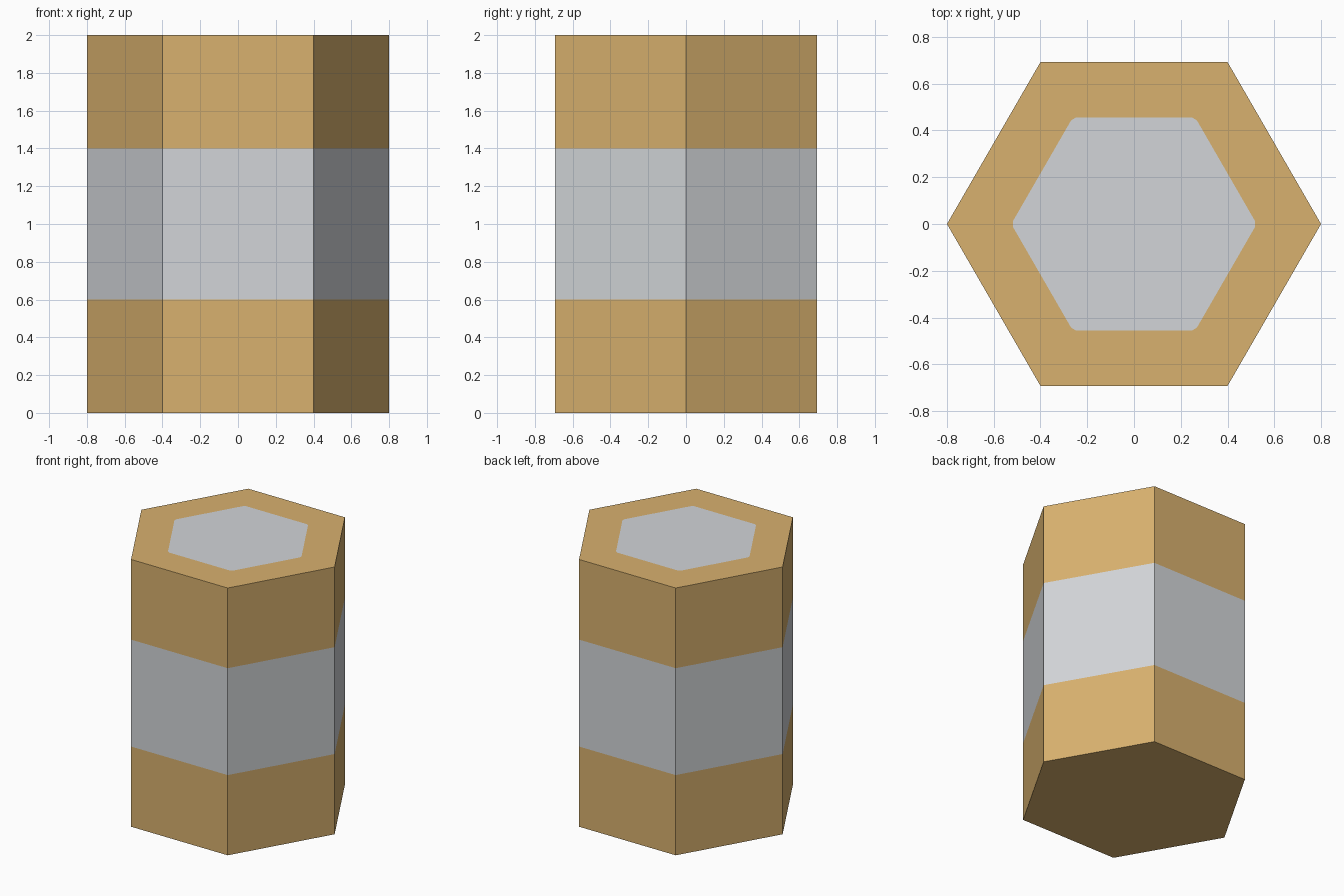
import bpy, bmesh, math
from mathutils import Vector

if "Cube" in bpy.data.objects:
    bpy.data.objects.remove(bpy.data.objects["Cube"])

RADIUS, INNER, CLIP = 0.8, 0.525, 0.025
LEVELS = (0.0, 0.6, 1.4, 2.0)


def linear(rgb):
    return [c / 255 / 12.92 if c < 11 else ((c / 255 + 0.055) / 1.055) ** 2.4 for c in rgb] + [1.0]


def material(name, rgb):
    m = bpy.data.materials.new(name)
    m.diffuse_color = linear(rgb)
    m.use_nodes = True
    m.node_tree.nodes["Principled BSDF"].inputs["Base Color"].default_value = m.diffuse_color
    return m


def hexagon(r, z):
    return [Vector((r * math.cos(i * math.pi / 3), r * math.sin(i * math.pi / 3), z)) for i in range(6)]


bm = bmesh.new()

# Prism side walls, with the middle band in grey
rings = [[bm.verts.new(p) for p in hexagon(RADIUS, z)] for z in LEVELS]
for level in range(3):
    lo, hi = rings[level], rings[level + 1]
    for i in range(6):
        j = (i + 1) % 6
        f = bm.faces.new((lo[i], lo[j], hi[j], hi[i]))
        f.material_index = 1 if level == 1 else 0

# Plain bottom
bm.faces.new(rings[0][::-1])

# Top: grey hexagon with slightly clipped corners, framed in tan
pts = hexagon(INNER, LEVELS[-1])
before = [bm.verts.new(pts[i].lerp(pts[i - 1], CLIP)) for i in range(6)]
after = [bm.verts.new(pts[i].lerp(pts[(i + 1) % 6], CLIP)) for i in range(6)]
outer = rings[-1]
for i in range(6):
    j = (i + 1) % 6
    bm.faces.new((outer[i], outer[j], before[j], after[i]))
    bm.faces.new((outer[i], after[i], before[i]))
centre = bm.faces.new([v for pair in zip(before, after) for v in pair])
centre.material_index = 1

bmesh.ops.recalc_face_normals(bm, faces=bm.faces[:])
mesh = bpy.data.meshes.new("hexagonal_block")
bm.to_mesh(mesh)
bm.free()
mesh.materials.append(material("tan", (216, 177, 110)))
mesh.materials.append(material("light grey", (210, 213, 216)))
bpy.context.collection.objects.link(bpy.data.objects.new("hexagonal_block", mesh))
